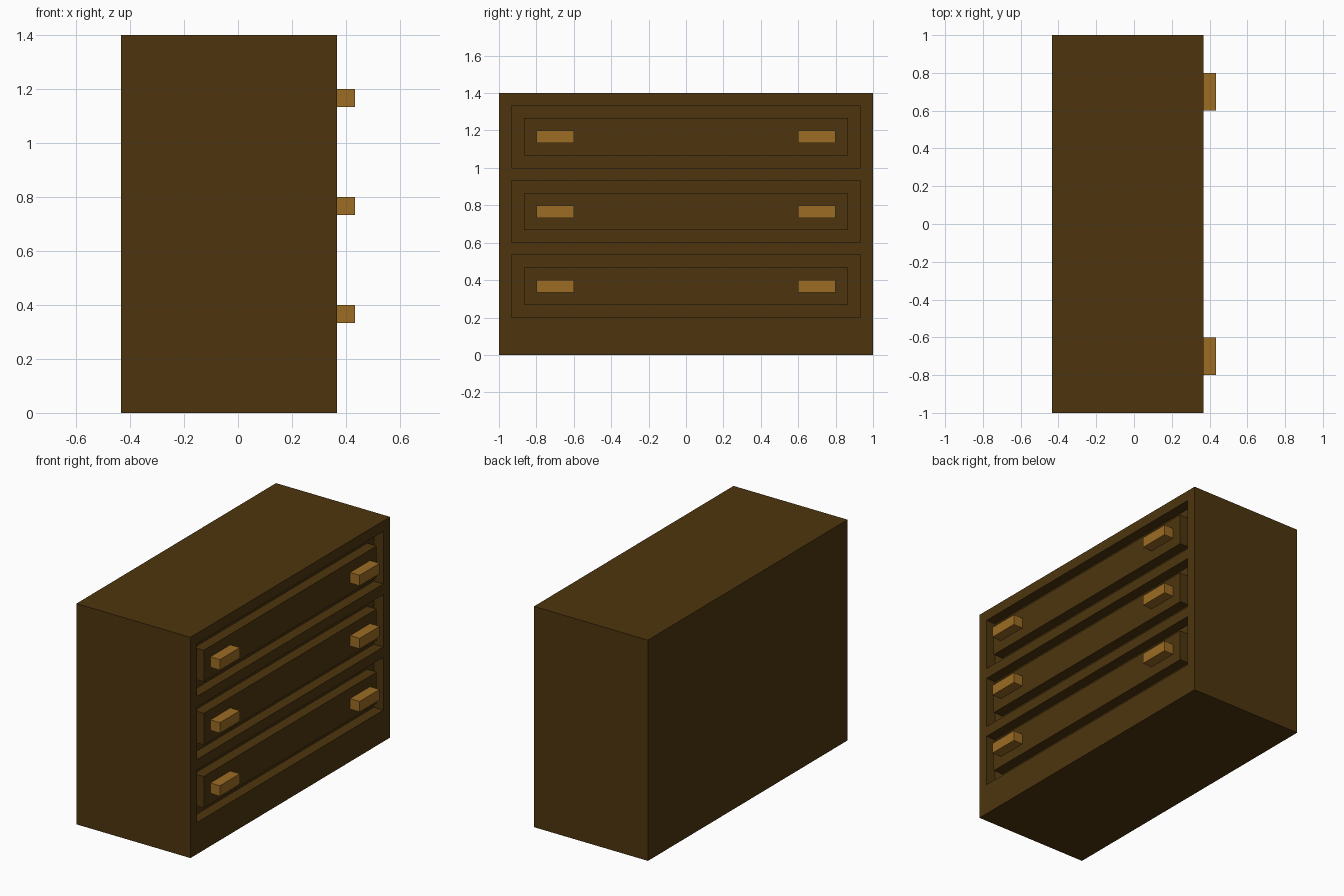
import bpy

if "Cube" in bpy.data.objects:
    bpy.data.objects.remove(bpy.data.objects["Cube"], do_unlink=True)

U = 1 / 15                     # modular unit used by every part
BACK, FRONT = -6.5 * U, 5.5 * U  # drawers face +x
HALF_WIDTH = 15 * U
HEIGHT = 21 * U
DRAWER_BOTTOMS = [3 * U, 9 * U, 15 * U]


def material(name, srgb):
    """Flat colour from 0-255 sRGB values."""
    lin = [((c / 255 + 0.055) / 1.055) ** 2.4 for c in srgb]
    m = bpy.data.materials.new(name)
    m.use_nodes = True
    bsdf = m.node_tree.nodes["Principled BSDF"]
    bsdf.inputs["Base Color"].default_value = (*lin, 1)
    bsdf.inputs["Roughness"].default_value = 0.8
    m.diffuse_color = (*lin, 1)
    return m


def box(name, x, y, z, mat):
    """Box spanning the given (min, max) ranges."""
    spans = (x, y, z)
    bpy.ops.mesh.primitive_cube_add(size=1, location=[(a + b) / 2 for a, b in spans])
    ob = bpy.context.object
    ob.name = ob.data.name = name
    ob.scale = [b - a for a, b in spans]
    bpy.ops.object.transform_apply(location=False, rotation=False, scale=True)
    ob.data.materials.append(mat)
    return ob


dark_wood = material("dark wood", (77, 53, 14))
light_wood = material("light wood", (156, 108, 36))

# Cabinet body
cabinet = box("cabinet", (BACK, FRONT), (-HALF_WIDTH, HALF_WIDTH), (0, HEIGHT), dark_wood)

for i, z in enumerate(DRAWER_BOTTOMS, 1):
    # Recess cut into the cabinet face around each drawer
    cutter = box("recess_cutter", (FRONT - U, FRONT + U), (-14 * U, 14 * U),
                 (z, z + 5 * U), dark_wood)
    cutter.hide_render = True
    mod = cabinet.modifiers.new("recess", "BOOLEAN")
    mod.operation = "DIFFERENCE"
    mod.solver = "EXACT"
    mod.object = cutter
    bpy.context.view_layer.objects.active = cabinet
    bpy.ops.object.modifier_apply(modifier=mod.name)
    bpy.data.objects.remove(cutter, do_unlink=True)

    # Drawer front, flush with the cabinet face
    box(f"drawer_front_{i}", (FRONT - U, FRONT), (-13 * U, 13 * U),
        (z + U, z + 4 * U), dark_wood)

    # Pair of block handles
    for side, y in (("near", -12 * U), ("far", 9 * U)):
        box(f"handle_{i}_{side}", (FRONT, FRONT + U), (y, y + 3 * U),
            (z + 2 * U, z + 3 * U), light_wood)
